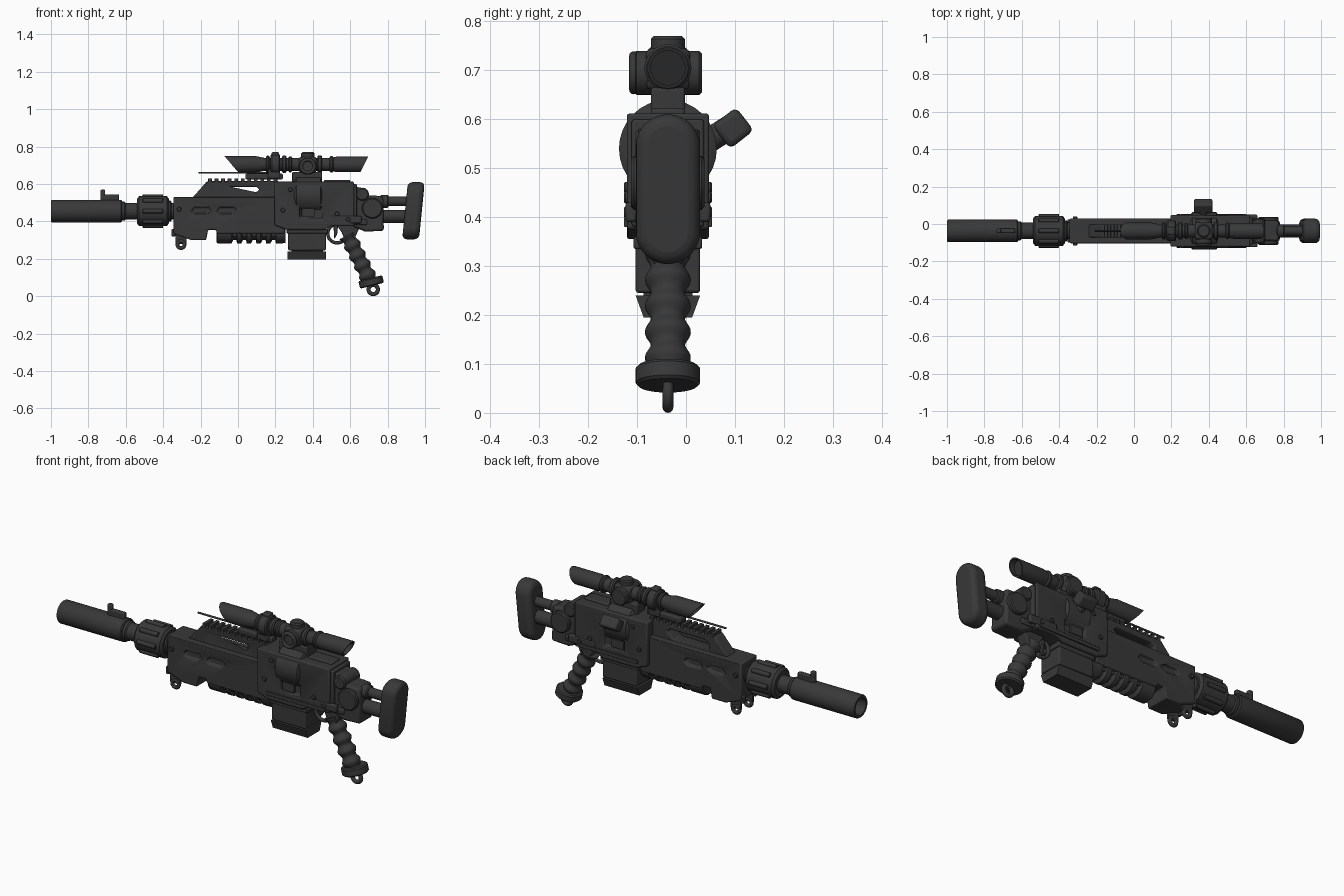
import bpy, bmesh, math
from mathutils import Matrix, Vector

old = bpy.data.objects.get("Cube")
if old:
    bpy.data.objects.remove(old)

# Shared heights, half widths and directions
CENTRE_Y = -.037
BORE, SIGHT = .455, .705
BODY, SHELL, MIDDLE, NARROW, THIN = .084, .066, .05, .035, .012
SOFT = .006
ALONG, ACROSS = Vector((1, 0, 0)), Vector((0, 1, 0))
SIDES = (-1, 1)

gunmetal = bpy.data.materials.new("dark gunmetal")
gunmetal.use_nodes = True
gunmetal.diffuse_color = (.04, .04, .04, 1)
shader = gunmetal.node_tree.nodes["Principled BSDF"]
shader.inputs["Base Color"].default_value = gunmetal.diffuse_color


def point(x, z, y=0):
    """A point in side view, offset from the centre plane."""
    return Vector((x, CENTRE_Y + y, z))


def finish(name, bm, bevel=0, segments=2):
    bmesh.ops.recalc_face_normals(bm, faces=bm.faces)
    mesh = bpy.data.meshes.new(name)
    bm.to_mesh(mesh)
    bm.free()
    mesh.materials.append(gunmetal)
    part = bpy.data.objects.new(name, mesh)
    bpy.context.collection.objects.link(part)
    bpy.ops.object.select_all(action='DESELECT')
    part.select_set(True)
    bpy.context.view_layer.objects.active = part
    bpy.ops.object.shade_smooth_by_angle(angle=math.radians(35))
    if bevel:
        modifier = part.modifiers.new("bevel", 'BEVEL')
        modifier.width, modifier.segments = bevel, segments
        modifier.limit_method = 'ANGLE'
    return part


def extrude(name, outline, step, bevel=SOFT, segments=2):
    """Close an outline and sweep it along a vector."""
    bm = bmesh.new()
    face = bm.faces.new([bm.verts.new(corner) for corner in outline])
    swept = bmesh.ops.extrude_face_region(bm, geom=[face])["geom"]
    moved = [item for item in swept if isinstance(item, bmesh.types.BMVert)]
    bmesh.ops.translate(bm, vec=step, verts=moved)
    return finish(name, bm, bevel, segments)


def prism(name, outline, half, bevel=SOFT, y=0):
    corners = [point(x, z, y - half) for x, z in outline]
    return extrude(name, corners, ACROSS * half * 2, bevel)


def box(name, left, right, bottom, top, half, bevel=SOFT, y=0):
    outline = [(left, bottom), (right, bottom), (right, top), (left, top)]
    return prism(name, outline, half, bevel, y)


def lathe(name, profile, origin, axis=ALONG, sides=32, slants=()):
    """Spin (distance, radius) pairs round an axis, then slant the chosen ends."""
    bm = bmesh.new()
    verts = [bm.verts.new((radius, 0, distance)) for distance, radius in profile]
    edges = [bm.edges.new(pair) for pair in zip(verts, verts[1:])]
    bmesh.ops.spin(bm, geom=verts + edges, axis=(0, 0, 1), cent=(0, 0, 0),
                   angle=math.tau, steps=sides, use_duplicate=False)
    bmesh.ops.remove_doubles(bm, verts=bm.verts, dist=.0001)
    turn = axis.to_track_quat('Z', 'Y').to_matrix().to_4x4()
    bmesh.ops.transform(bm, matrix=Matrix.Translation(origin) @ turn, verts=bm.verts)
    for low, high, shear in slants:
        for vert in bm.verts:
            if low <= vert.co.x <= high:
                vert.co.x += shear * (vert.co.z - origin.z)
    return finish(name, bm)


def rod(name, start, step, radius, sides=32):
    length, lip = step.length, min(SOFT, radius / 4)
    profile = [(0, 0), (0, radius - lip), (lip, radius),
               (length - lip, radius), (length, radius - lip), (length, 0)]
    return lathe(name, profile, start, step, sides)


def tube(name, left, right, radius, z=BORE):
    return rod(name, point(left, z), ALONG * (right - left), radius)


def knob(name, x, z, radius, half, y=0):
    return rod(name, point(x, z, y - half), ACROSS * half * 2, radius)


def ring(name, x, z, major, minor, y=0):
    angles = [math.tau * step / 12 for step in range(13)]
    profile = [(minor * math.sin(a), major + minor * math.cos(a)) for a in angles]
    return lathe(name, profile, point(x, z, y), ACROSS)


def cut(target, cutter):
    modifier = target.modifiers.new("cut", 'BOOLEAN')
    modifier.operation, modifier.object, modifier.solver = 'DIFFERENCE', cutter, 'EXACT'
    target.modifiers.move(len(target.modifiers) - 1, 0)
    cutter.hide_render = True
    cutter.hide_set(True)


# Suppressor with an open bore, barrel and ribbed collar
lathe("suppressor", [(.2, 0), (.2, .044), (0, .044), (0, .056), (SOFT, .06),
                     (.375, .06), (.38, .055), (.38, 0)], point(-1, BORE))
tube("barrel", -.7, -.3, .044)
tube("barrel_sleeve", -.65, -.6, MIDDLE)
tube("barrel_shoulder", -.39, -.355, .056)
lathe("muzzle_collar", [(0, 0), (0, SHELL), (THIN, .08), (.16, .08), (.17, SHELL), (.17, 0)],
      point(-.54, BORE), sides=16)
for index in range(8):
    angle = math.tau * index / 8
    outward = point(-.51, BORE) + Vector((0, math.cos(angle), math.sin(angle))) * .078
    rod("collar_rib", outward, ALONG * .11, THIN, 12)
box("sight_base", -.735, -.635, .5, .545, THIN)
box("sight_post", -.735, -.71, .53, .57, THIN)

# Handguard shell with slots, pins and sling lugs on both sides
guard = prism("handguard", [(-.345, .53), (.25, .53), (.25, .335), (-.11, .335), (-.12, .355),
                            (-.16, .355), (-.17, .3), (-.25, .3), (-.345, .335)], SHELL)
for side in SIDES:
    for middle in (-.195, -.06):
        slot = [(middle - .055, BORE), (middle - .04, .475), (middle + .04, .475),
                (middle + .055, BORE), (middle + .03, .44), (middle - .04, .44)]
        cut(guard, prism("slot_cutter", slot, .02, 0, side * .07))
    box("sling_lug", -.335, -.275, .28, .35, SOFT, .002, side * MIDDLE)
    ring("sling_eye", -.305, .276, .019, .01, side * MIDDLE)
    knob("guard_pin", -.315, .465, THIN, THIN, side * SHELL)
    box("front_clamp", -.355, -.335, .32, .36, THIN, .004, side * MIDDLE)

# Carry handle with a through slot and a toothed rail
handle = prism("carry_handle", [(-.245, .525), (-.165, .615), (.22, .615), (.22, .525)], NARROW)
opening = [(-.13, .535), (-.13, .57), (-.11, .585), (.1, .585), (.115, .57), (.07, .535)]
cut(handle, prism("handle_cutter", opening, BODY, 0))
for index in range(11):
    start = -.16 + index * NARROW
    box("rail_tooth", start, start + .02, .61, .63, NARROW, .002)

# Grooved tube under the handguard
profile = [(0, 0), (0, .055), (SOFT, .062), (.08, .062)]
for index in range(5):
    start = .09 + index * .052
    profile += [(start, .044), (start + .016, .044), (start + .02, .062), (start + .042, .062)]
lathe("lower_tube", profile + [(.37, .06), (.37, 0)], point(-.115, .344))
box("tube_bracket", -.1, .25, .32, .38, MIDDLE)

# Receiver with ports, rails, pins and a round cover
receiver = prism("receiver", [(.195, .612), (.62, .612), (.62, .375), (.5, .375),
                              (.46, .355), (.26, .355), (.195, .38)], BODY)
for side in SIDES:
    cut(receiver, box("port_cutter", .33, .45, .42, .48, .02, 0, side * BODY))
    box("port_cover", .34, .41, .425, .47, SOFT, .002, side * .07)
    box("side_rail", .25, .6, .38, .4, SOFT, .002, side * BODY)
    box("rear_cover", .5, .66, .39, .43, THIN, SOFT, side * .075)
    for x, z in ((.53, .44), (.59, .41), (.28, .57), (.24, .46)):
        knob("receiver_pin", x, z, THIN, THIN, side * .078)
lathe("round_cover", [(0, 0), (0, BODY), (THIN, .1), (.14, .1), (.15, BODY), (.15, 0)],
      point(.3, .54))
box("scope_mount", .29, .45, .6, .665, NARROW)
box("top_strip", .46, .6, .6, .622, NARROW)

# Angled charging handle on the left side
rod("charging_arm", point(.37, .545, SHELL), Vector((0, .07, .045)), .025)
bm = bmesh.new()
tilt = Matrix.Rotation(math.radians(38), 4, 'X')
bmesh.ops.create_cube(bm, size=1, matrix=Matrix.Translation(point(.37, .582, .133))
                      @ tilt @ Matrix.Diagonal((.1, .062, .06, 1)))
finish("charging_knob", bm, THIN, 3)

# Magazine with a tapered base
box("magazine", .268, .47, .245, .375, SHELL)
box("magazine_band", .26, .48, .335, .36, SHELL + .004, .004)
box("magazine_neck", .285, .455, .23, .26, MIDDLE, 0)
base = box("magazine_base", .265, .47, .195, .24, SHELL, 0)
for vert in base.data.vertices:
    if vert.co.z < .2:
        vert.co.y = CENTRE_Y + (vert.co.y - CENTRE_Y) * .75

# Telescopic sight, hollow and slanted at both ends
lathe("scope_tube", [(0, 0), (0, NARROW), (-.035, NARROW), (-.035, .045), (.09, .045),
                     (.14, NARROW), (.5, NARROW), (.53, .042), (.675, .042), (.675, NARROW),
                     (.65, NARROW), (.65, 0)],
      point(0, SIGHT), slants=[(-.1, .02, -.85), (.64, .7, .5)])
for start, width, radius in ((.15, .02, .046), (.175, .05, .055), (.235, .025, .046),
                             (.27, .02, .043), (.425, .025, .048), (.49, .02, .044)):
    tube("scope_ring", start, start + width, radius, SIGHT)
box("scope_ring_cap", .18, .22, .74, .77, .02)
box("scope_block", .325, .42, .66, .745, .045, THIN)
knob("scope_side_knob", .373, SIGHT - .01, .045, .07)
ring("knob_rim", .373, SIGHT - .01, NARROW, .009, -.07)
rod("scope_top_knob", point(.373, .72), Vector((0, 0, .05)), NARROW)
box("scope_foot", .04, .24, .625, .655, .026)
box("scope_clamp", .16, .225, .63, .68, NARROW)
tube("thin_probe", -.21, .17, .005, .66)

# Rear housing and drum
prism("rear_housing", [(.61, .59), (.68, .575), (.69, .54), (.775, .535), (.78, .35),
                       (.68, .345), (.61, .375)], .055, THIN)
box("rear_plate", .6, .635, .38, .6, .074)
knob("rear_drum", .718, .47, .055, .075)
knob("rear_knuckle", .665, .545, NARROW, SHELL)
box("rear_lower_block", .5, .69, .38, .41, SHELL)

# Stock tubes and a rounded, leaning butt pad
tube("upper_stock_tube", .74, .93, .025, .507)
tube("lower_stock_tube", .74, .92, NARROW, .427)
tube("stock_sleeve", .76, .805, NARROW, .507)
outline = []
for index in range(32):
    angle = math.tau * (index + .5) / 32
    rise = SHELL * math.sin(angle) + math.copysign(.087, math.sin(angle))
    outline.append(point(.893 + rise * .1, .457 + rise, SHELL * math.cos(angle)))
extrude("butt_pad", outline, ALONG * .09, .025, 4)

# Wavy pistol grip with an end disc and a lanyard ring
top, lean = point(.585, .325), Vector((.12, 0, -.24))
steps = [index / 40 for index in range(41)]
wave = [(lean.length * t, .041 + .006 * math.cos(t * math.tau * 4.5)) for t in steps]
lathe("grip", [(0, 0)] + wave + [(lean.length, 0)], top, lean)
rod("grip_disc", point(.707, .096), Vector((.01, 0, -.04)), SHELL)
ring("lanyard_ring", .723, .036, .025, .011)

# Trigger, guard and grip mount
prism("grip_mount", [(.52, .39), (.66, .39), (.62, .3), (.57, .3), (.555, .34)], .03)
ring("trigger_guard", .53, .335, MIDDLE, .009)
prism("trigger", [(.51, .38), (.535, .38), (.53, .33), (.515, .305)], .01, .003)
